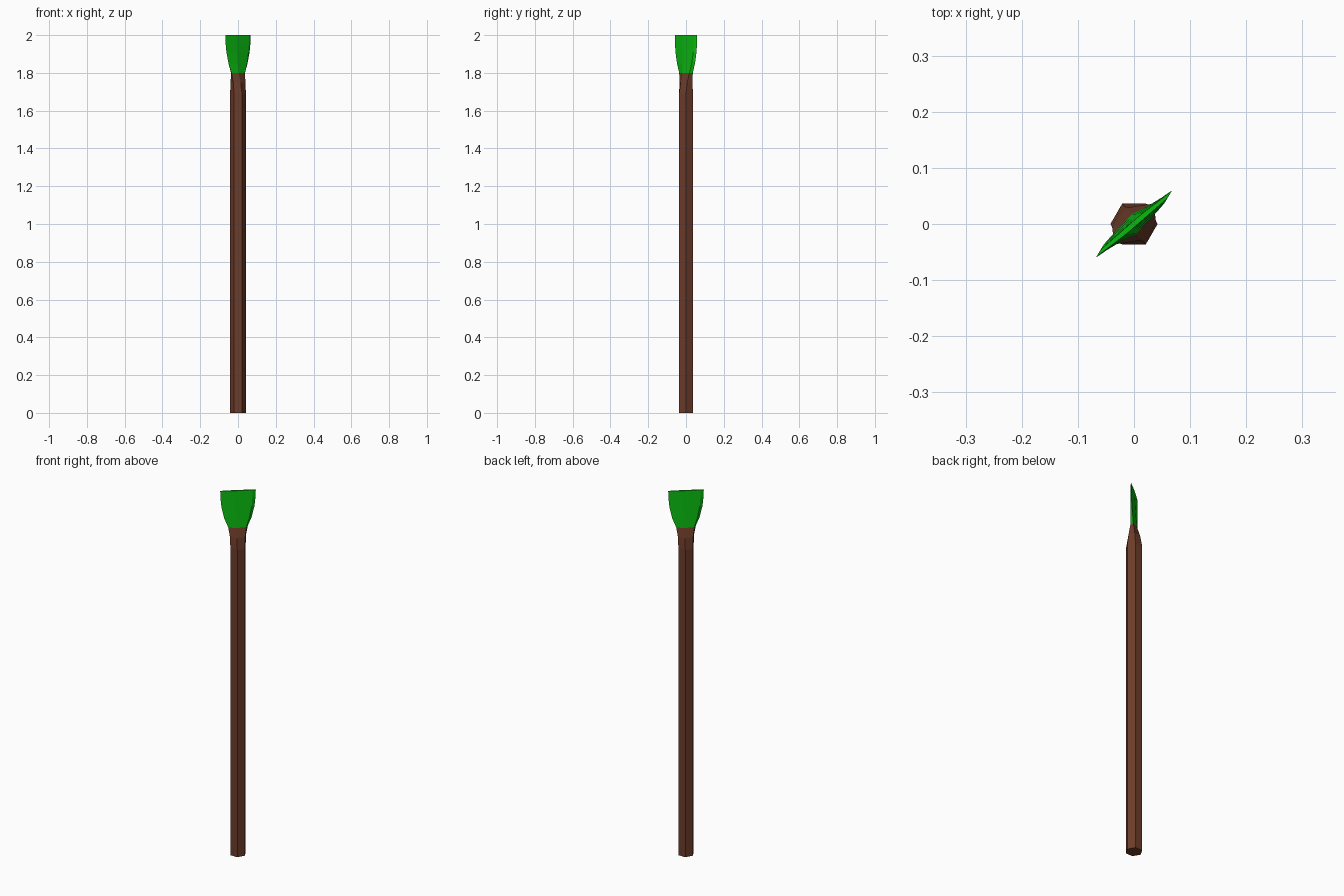
import bpy, bmesh
from math import radians, cos, sin, pi

if "Cube" in bpy.data.objects:
    bpy.data.objects.remove(bpy.data.objects["Cube"])

RADIUS = 0.042
BLADE = radians(40)  # direction of the blade's wide axis


def ring(bm, z, wide, thin):
    """Hexagon stretched along the blade axis and squashed across it."""
    verts = []
    for i in range(6):
        a = i * pi / 3 - BLADE
        u, v = RADIUS * cos(a) * wide, RADIUS * sin(a) * thin
        verts.append(bm.verts.new((u * cos(BLADE) - v * sin(BLADE),
                                   u * sin(BLADE) + v * cos(BLADE), z)))
    return verts


def loft(name, sections, color):
    bm = bmesh.new()
    rings = [ring(bm, *s) for s in sections]
    for lo, hi in zip(rings, rings[1:]):
        for i in range(6):
            j = (i + 1) % 6
            bm.faces.new((lo[i], lo[j], hi[j], hi[i]))
    bm.faces.new(rings[0][::-1])
    bm.faces.new(rings[-1])
    mesh = bpy.data.meshes.new(name)
    bm.to_mesh(mesh)
    bm.free()
    mat = bpy.data.materials.new(name + "_color")
    mat.diffuse_color = color
    mat.use_nodes = True
    mat.node_tree.nodes["Principled BSDF"].inputs["Base Color"].default_value = mat.diffuse_color
    mesh.materials.append(mat)
    obj = bpy.data.objects.new(name, mesh)
    bpy.context.collection.objects.link(obj)


# Hexagonal handle, pinched into the blade at the top (z, wide, thin)
loft("shaft", [(0, 1, 1), (1.69, 1, 1), (1.75, 1.05, 0.75), (1.80, 1.25, 0.38)],
     (0.15, 0.045, 0.022, 1))

# Flared flat blade
loft("blade", [(1.80, 1.25, 0.38), (1.85, 1.75, 0.3), (1.91, 2.1, 0.22),
               (1.96, 2.23, 0.16), (2.0, 2.26, 0.12)],
     (0.003, 0.5, 0.005, 1))
